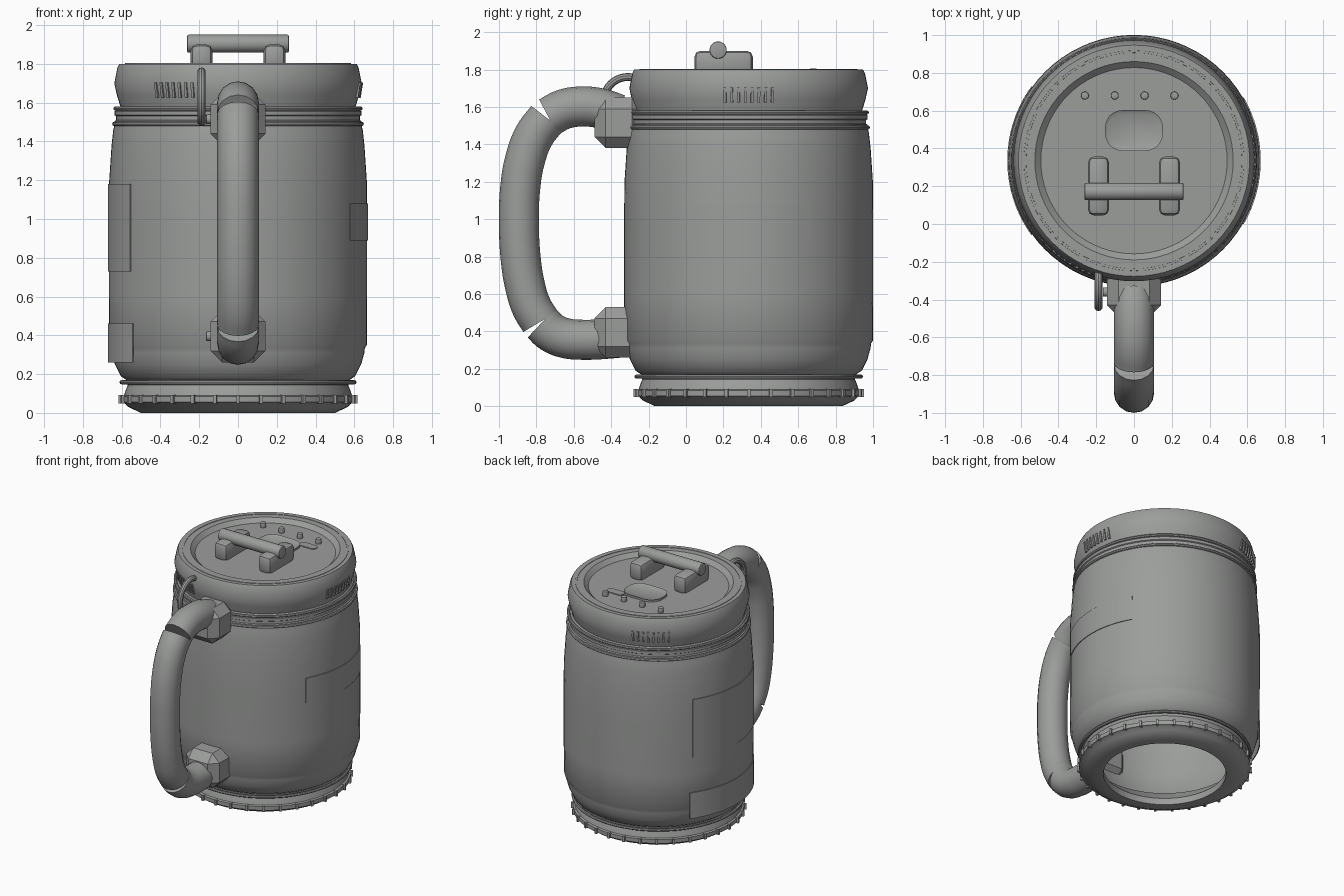
import bpy, bmesh, math
from mathutils import Matrix, Vector

cube = bpy.data.objects.get("Cube")
if cube:
    bpy.data.objects.remove(cube, do_unlink=True)

AXIS = 0.335  # y position of the vessel axis
GREY = (0.33, 0.34, 0.33, 1)
mat = bpy.data.materials.new("warm_grey_metal")
mat.use_nodes = True
mat.diffuse_color = GREY
mat.node_tree.nodes["Principled BSDF"].inputs["Base Color"].default_value = GREY


def smooth(obj, angle=35):
    bpy.ops.object.select_all(action='DESELECT')
    obj.select_set(True)
    bpy.context.view_layer.objects.active = obj
    bpy.ops.object.shade_smooth_by_angle(angle=math.radians(angle))


def finish(name, bm):
    bmesh.ops.recalc_face_normals(bm, faces=bm.faces)
    mesh = bpy.data.meshes.new(name)
    bm.to_mesh(mesh)
    bm.free()
    mesh.materials.append(mat)
    obj = bpy.data.objects.new(name, mesh)
    bpy.context.collection.objects.link(obj)
    smooth(obj)
    return obj


def revolve(name, profile, closed=True, steps=72):
    bm = bmesh.new()
    vs = [bm.verts.new((r, AXIS, z)) for r, z in profile]
    edges = [bm.edges.new(p) for p in zip(vs, vs[1:])]
    if closed:
        edges.append(bm.edges.new((vs[-1], vs[0])))
    bmesh.ops.spin(bm, geom=vs + edges, cent=(0, AXIS, 0), axis=(0, 0, 1),
                   angle=math.tau, steps=steps)
    bmesh.ops.remove_doubles(bm, verts=bm.verts, dist=1e-4)
    return finish(name, bm)


def torus(name, radius, tube, matrix, sides=8, steps=72):
    bm = bmesh.new()
    vs = [bm.verts.new((radius + tube * math.cos(a), 0, tube * math.sin(a)))
          for a in (math.tau * i / sides for i in range(sides))]
    edges = [bm.edges.new((vs[i - 1], vs[i])) for i in range(sides)]
    bmesh.ops.spin(bm, geom=vs + edges, cent=(0, 0, 0), axis=(0, 0, 1),
                   angle=math.tau, steps=steps)
    bmesh.ops.remove_doubles(bm, verts=bm.verts, dist=1e-4)
    bm.transform(matrix)
    return finish(name, bm)


def box(name, lo, hi, bevel=0, segments=1):
    lo, hi = Vector(lo), Vector(hi)
    bm = bmesh.new()
    bmesh.ops.create_cube(bm, size=1, matrix=Matrix.Translation((lo + hi) / 2)
                          @ Matrix.Diagonal((*(hi - lo), 1)))
    if bevel:
        bmesh.ops.bevel(bm, geom=bm.edges[:], offset=bevel, segments=segments,
                        profile=0.5, affect='EDGES')
    return finish(name, bm)


def cylinder(name, radius, depth, centre, axis='Z', bevel=0.006):
    bm = bmesh.new()
    bmesh.ops.create_cone(bm, cap_ends=True, segments=24, radius1=radius,
                          radius2=radius, depth=depth)
    rims = [e for e in bm.edges if abs(e.verts[0].co.z - e.verts[1].co.z) < 1e-5]
    bmesh.ops.bevel(bm, geom=rims, offset=bevel, segments=2, profile=0.5, affect='EDGES')
    turn = Matrix.Rotation(math.pi / 2, 4, 'Y') if axis == 'X' else Matrix()
    bm.transform(Matrix.Translation(centre) @ turn)
    return finish(name, bm)


def radial_boxes(name, azimuths, radius, z, size, tilt=0):
    bm = bmesh.new()
    for a in azimuths:
        bmesh.ops.create_cube(bm, size=1, matrix=Matrix.Translation((0, AXIS, z))
                              @ Matrix.Rotation(a, 4, 'Z')
                              @ Matrix.Translation((radius, 0, 0))
                              @ Matrix.Rotation(tilt, 4, 'Y')
                              @ Matrix.Diagonal((*size, 1)))
    return finish(name, bm)


def curved_plate(name, azimuth, half, z0, z1, steps=16):
    bm = bmesh.new()
    rows = []
    for i in range(steps + 1):
        a = math.radians(azimuth - half + 2 * half * i / steps)
        rows.append([bm.verts.new((r * math.cos(a), AXIS + r * math.sin(a), z))
                     for r, z in ((.665, z0), (.671, z0), (.671, z1), (.665, z1))])
    for p, q in zip(rows, rows[1:]):
        for k in range(4):
            bm.faces.new((p[k - 1], p[k], q[k], q[k - 1]))
    bm.faces.new(rows[0])
    bm.faces.new(rows[-1])
    return finish(name, bm)


def rounded_plate(name, centre, width, depth, corner, z0, z1, rim=0):
    bm = bmesh.new()
    pts = []
    for q, (sx, sy) in enumerate(((1, 1), (-1, 1), (-1, -1), (1, -1))):
        for i in range(7):
            a = math.pi / 2 * (q + i / 6)
            pts.append((centre[0] + sx * (width / 2 - corner) + corner * math.cos(a),
                        centre[1] + sy * (depth / 2 - corner) + corner * math.sin(a), z0))
    face = bm.faces.new([bm.verts.new(p) for p in pts])
    up = bmesh.ops.extrude_face_region(bm, geom=[face])["geom"]
    top = [g for g in up if isinstance(g, bmesh.types.BMFace)]
    bmesh.ops.translate(bm, verts=top[0].verts, vec=(0, 0, z1 - z0))
    if rim:
        bmesh.ops.recalc_face_normals(bm, faces=bm.faces)
        bmesh.ops.inset_region(bm, faces=top, thickness=rim)
        bmesh.ops.translate(bm, verts=top[0].verts, vec=(0, 0, (z0 - z1) / 2))
    return finish(name, bm)


# Vessel shell, hollow and open below
revolve("body", [(.565, .13), (.575, .17), (.605, .19), (.635, .25), (.652, .31), (.654, .335),
                 (.664, .35), (.666, .60), (.666, 1.0), (.664, 1.2), (.652, 1.38),
                 (.643, 1.46), (.636, 1.49), (.636, 1.505), (.628, 1.51), (.628, 1.53),
                 (.636, 1.535), (.636, 1.555), (.61, 1.58), (.58, 1.58), (.60, 1.4),
                 (.63, 1.1), (.63, .36), (.56, .18), (.53, .13)])

# Foot ring with studs
revolve("base_ring", [(.43, 0), (.50, 0), (.565, .03), (.585, .05), (.602, .055), (.602, .085),
                      (.588, .09), (.582, .11), (.566, .15), (.53, .15), (.43, .05)])
radial_boxes("base_studs", [math.tau * i / 32 for i in range(32)], .598, .07,
             (.035, .018, .042))

# Beads around the vessel
for name, r, z in (("lower_bead", .6, .158), ("upper_bead", .632, 1.57),
                   ("seal_bead", .638, 1.49)):
    torus(name, r, .011, Matrix.Translation((0, AXIS, z)))

# Lid with recessed top
revolve("lid", [(0, 1.70), (.57, 1.70), (.59, 1.57), (.605, 1.575), (.625, 1.64), (.638, 1.70),
                (.622, 1.78), (.612, 1.80), (.525, 1.80), (.493, 1.77), (0, 1.77)], closed=False)
revolve("lid_edge_line", [(.57, 1.79), (.585, 1.79), (.583, 1.803), (.572, 1.803)])

# Three groups of vent slats around the lid
radial_boxes("lid_vents", [math.radians(120 * g + (i - 3.5) * 3.3)
                           for g in range(3) for i in range(8)],
             .632, 1.665, (.014, .014, .08), math.radians(9))

# Lid fittings
for i in range(4):
    cylinder(f"lid_screw_{i + 1}", .021, .045, (-.26 + .158 * i, .68, 1.7825))
rounded_plate("lid_tab", (0, .495), .305, .215, .09, 1.765, 1.786, .018)
rounded_plate("lid_latch", (.185, .597), .14, .062, .025, 1.765, 1.776)

# Lid grip
for side, x in (("left", .188), ("right", -.188)):
    box(f"grip_post_{side}", (x - .056, .045, 1.765), (x + .056, .357, 1.90), .032, 2)
cylinder("grip_bar", .046, .524, (0, .172, 1.904), 'X')

# Large side handle swept in three sections
sections = {
    "handle_top": [(-.36, 1.56), (-.46, 1.593), (-.57, 1.602), (-.66, 1.585), (-.735, 1.545)],
    "handle_middle": [(-.742, 1.54), (-.81, 1.45), (-.86, 1.32), (-.887, 1.16), (-.893, 1.0),
                      (-.885, .80), (-.86, .64), (-.825, .53), (-.778, .452)],
    "handle_bottom": [(-.773, .445), (-.72, .395), (-.65, .365), (-.55, .355), (-.36, .365)],
}
for name, path in sections.items():
    curve = bpy.data.curves.new(name, 'CURVE')
    curve.dimensions = '3D'
    curve.bevel_depth = .107
    curve.bevel_resolution = 6
    curve.resolution_u = 6
    curve.use_fill_caps = True
    spline = curve.splines.new('BEZIER')
    spline.bezier_points.add(len(path) - 1)
    for point, (y, z) in zip(spline.bezier_points, path):
        point.co = (0, y, z)
        point.handle_left_type = point.handle_right_type = 'AUTO'
    curve.materials.append(mat)
    obj = bpy.data.objects.new(name, curve)
    bpy.context.collection.objects.link(obj)
    bpy.ops.object.select_all(action='DESELECT')
    obj.select_set(True)
    bpy.context.view_layer.objects.active = obj
    bpy.ops.object.convert(target='MESH')
    smooth(bpy.context.view_layer.objects.active)

# Chamfered handle mounts and their side screws
for name, z in (("upper", 1.515), ("lower", .395)):
    box(f"{name}_handle_mount", (-.142, -.49, z - .135), (.142, -.23, z + .135), .06)
    cylinder(f"{name}_mount_screw", .025, .05, (-.14, -.36, z), 'X')

# Hanging ring beside the handle
torus("tether_ring", .13, .021, Matrix.Translation((-.188, -.31, 1.63))
      @ Matrix.Rotation(math.pi / 2, 4, 'Y'), 10, 40)

# Thin plates wrapped on the vessel
curved_plate("upper_label", 180, 34, .73, 1.18)
curved_plate("lower_label", 180, 36, .26, .46)
curved_plate("side_label", 0, 30, .89, 1.08)
